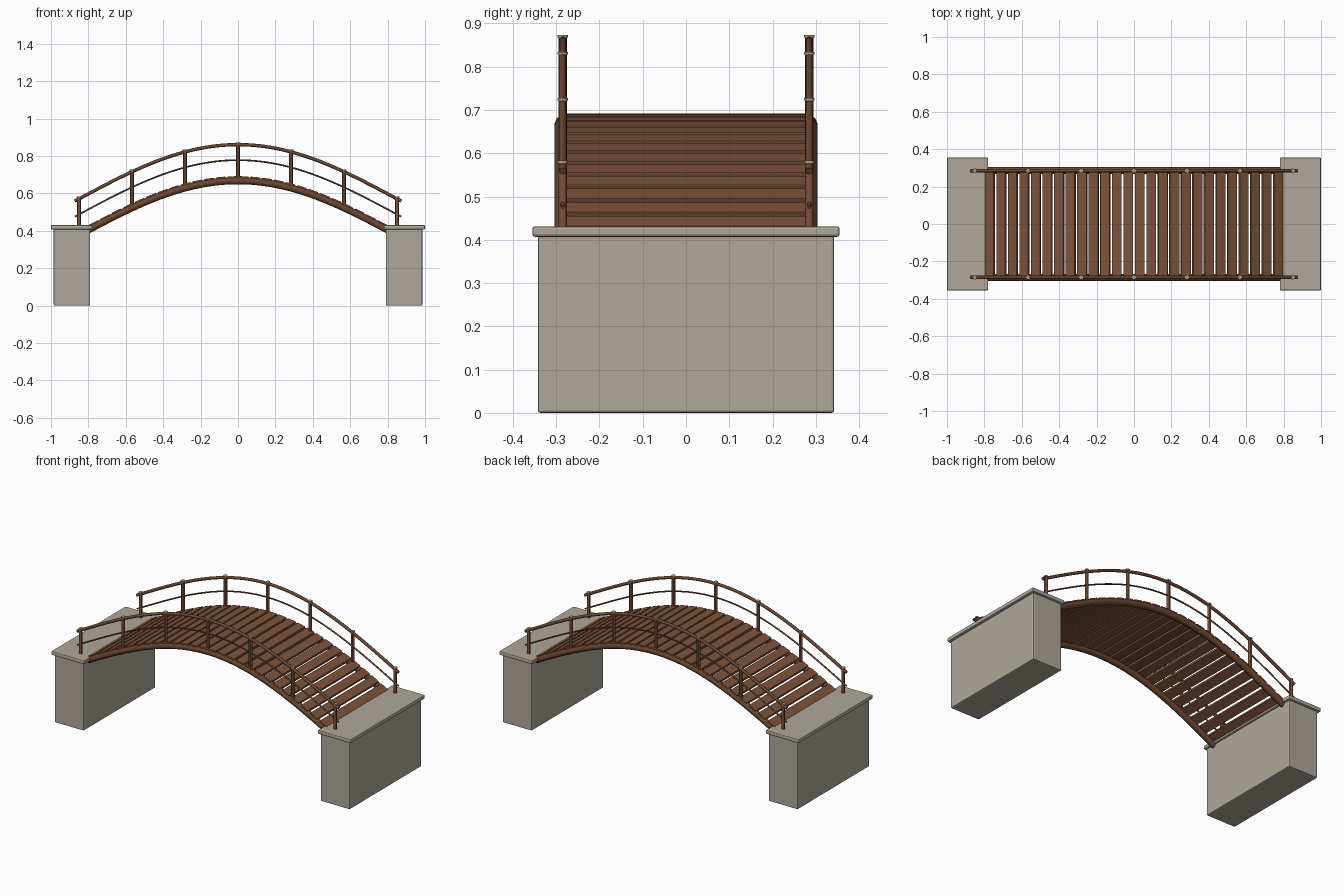
import bpy, math
from mathutils import Matrix

if "Cube" in bpy.data.objects:
    bpy.data.objects.remove(bpy.data.objects["Cube"])


def material(name, rgb):
    m = bpy.data.materials.new(name)
    m.diffuse_color = (*rgb, 1)
    m.use_nodes = True
    m.node_tree.nodes["Principled BSDF"].inputs["Base Color"].default_value = m.diffuse_color
    return m


STONE = material("stone", (0.43, 0.39, 0.325))
PLANK = material("plank_wood", (0.205, 0.086, 0.043))
BEAM = material("beam_wood", (0.15, 0.064, 0.032))
BRASS = material("pale_brass", (0.42, 0.33, 0.18))

END = 0.85    # half span of the arch
RISE = 0.29   # height of the arch
SIDE = 0.285  # distance of railings and beams from the centre line


def arch(x, top):
    """Height at x of a cosine arch whose crown is at top."""
    return top - RISE * (1 - math.cos(math.pi * x / (2 * END)))


def slope(x):
    k = math.pi / (2 * END)
    return -RISE * k * math.sin(k * x)


def box(name, centre, size, mat, bevel, tilt=0.0):
    bpy.ops.mesh.primitive_cube_add(size=1, location=centre, rotation=(0, tilt, 0))
    ob = bpy.context.object
    ob.name = name
    ob.data.transform(Matrix.Diagonal((*size, 1)))
    ob.data.materials.append(mat)
    mod = ob.modifiers.new("soft_edges", 'BEVEL')
    mod.width = bevel
    mod.segments = 2
    return ob


def cylinder(name, x, y, z0, z1, r, mat, sides=12):
    bpy.ops.mesh.primitive_cylinder_add(vertices=sides, radius=r, depth=z1 - z0,
                                        location=(x, y, (z0 + z1) / 2))
    ob = bpy.context.object
    ob.name = name
    ob.data.materials.append(mat)
    bpy.ops.object.shade_smooth_by_angle()


def arched_tube(name, y, top, half, r, mat, steps=48):
    cu = bpy.data.curves.new(name, 'CURVE')
    cu.dimensions = '3D'
    cu.bevel_depth = r
    cu.bevel_resolution = 2
    cu.use_fill_caps = True
    sp = cu.splines.new('POLY')
    sp.points.add(steps)
    for i, p in enumerate(sp.points):
        x = half * (2 * i / steps - 1)
        p.co = (x, y, arch(x, top), 1)
    sp.use_smooth = True
    cu.materials.append(mat)
    ob = bpy.data.objects.new(name, cu)
    bpy.context.collection.objects.link(ob)


# Stone abutments with overhanging caps
for s, end in ((-1, "left"), (1, "right")):
    box(end + "_abutment", (s * 0.888, 0, 0.205), (0.195, 0.685, 0.41), STONE, 0.006)
    box(end + "_abutment_cap", (s * 0.89, 0, 0.419), (0.22, 0.71, 0.024), STONE, 0.006)

# Deck planks following the arch
COUNT = 26
PITCH = 1.6 / COUNT
for i in range(COUNT):
    x = (i - (COUNT - 1) / 2) * PITCH
    box("deck_plank", (x, 0, arch(x, 0.682)), (0.052, 0.59, 0.02), PLANK, 0.002,
        -math.atan(slope(x)))

# Beams, rails and posts on both sides
for s, side in ((-1, "front"), (1, "back")):
    y = s * SIDE
    arched_tube(side + "_beam", y, 0.668, 0.80, 0.019, BEAM)
    arched_tube(side + "_handrail", y, 0.861, 0.873, 0.009, BEAM)
    arched_tube(side + "_middle_rail", y, 0.778, 0.873, 0.0045, BEAM)
    for i in range(-3, 4):
        x = i * END / 3
        top = arch(x, 0.87)
        foot = 0.425 if abs(i) == 3 else arch(x, 0.68)
        cylinder(side + "_post", x, y, foot, top, 0.010, PLANK)
        cylinder(side + "_post_cap", x, y, top - 0.003, top + 0.003, 0.0125, BRASS)
